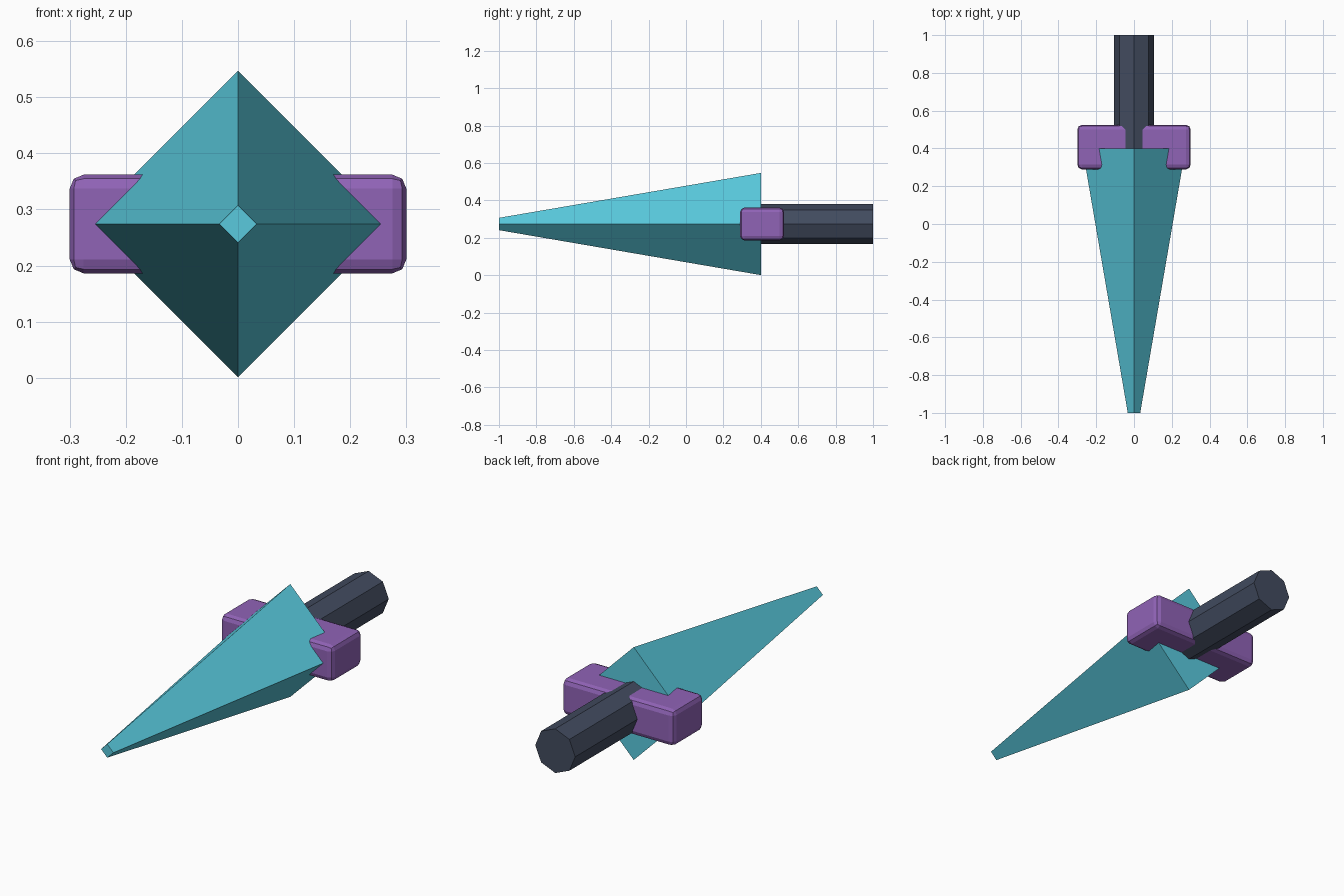
import bpy, bmesh
from math import radians
from mathutils import Matrix, Vector

cube = bpy.data.objects.get("Cube")
if cube:
    bpy.data.objects.remove(cube, do_unlink=True)

AXIS_Z = 0.274  # height of the centre line


def material(name, rgb):
    mat = bpy.data.materials.new(name)
    mat.use_nodes = True
    color = (*rgb, 1)
    mat.diffuse_color = color
    mat.node_tree.nodes["Principled BSDF"].inputs["Base Color"].default_value = color
    return mat


def finish(name, bm, mat):
    mesh = bpy.data.meshes.new(name)
    bm.to_mesh(mesh)
    bm.free()
    mesh.materials.append(mat)
    obj = bpy.data.objects.new(name, mesh)
    bpy.context.collection.objects.link(obj)
    return obj


def taper(name, sides, r_back, r_front, y_back, y_front, mat):
    """Capped prism along y, with corners on the x and z axes."""
    bm = bmesh.new()
    place = Matrix.Translation((0, (y_back + y_front) / 2, AXIS_Z)) @ Matrix.Rotation(radians(90), 4, 'X')
    bmesh.ops.create_cone(bm, cap_ends=True, segments=sides, radius1=r_back,
                          radius2=r_front, depth=y_back - y_front, matrix=place)
    return finish(name, bm, mat)


teal = material("teal blade", (0.10, 0.59, 0.73))
purple = material("purple guard", (0.28, 0.125, 0.47))
slate = material("dark slate grip", (0.054, 0.070, 0.114))

# Four-sided tapering blade and octagonal handle
taper("blade", 4, 0.273, 0.033, 0.40, -1.0, teal)
taper("handle", 8, 0.107, 0.107, 1.0, 0.36, slate)

# Cross guard with softened edges
bm = bmesh.new()
bmesh.ops.create_cube(bm, size=1, matrix=Matrix.Translation((0, 0.407, AXIS_Z))
                      @ Matrix.Diagonal(Vector((0.60, 0.236, 0.176, 1))))
guard = finish("cross_guard", bm, purple)
bevel = guard.modifiers.new("soft edges", 'BEVEL')
bevel.width = 0.025
bevel.segments = 2
